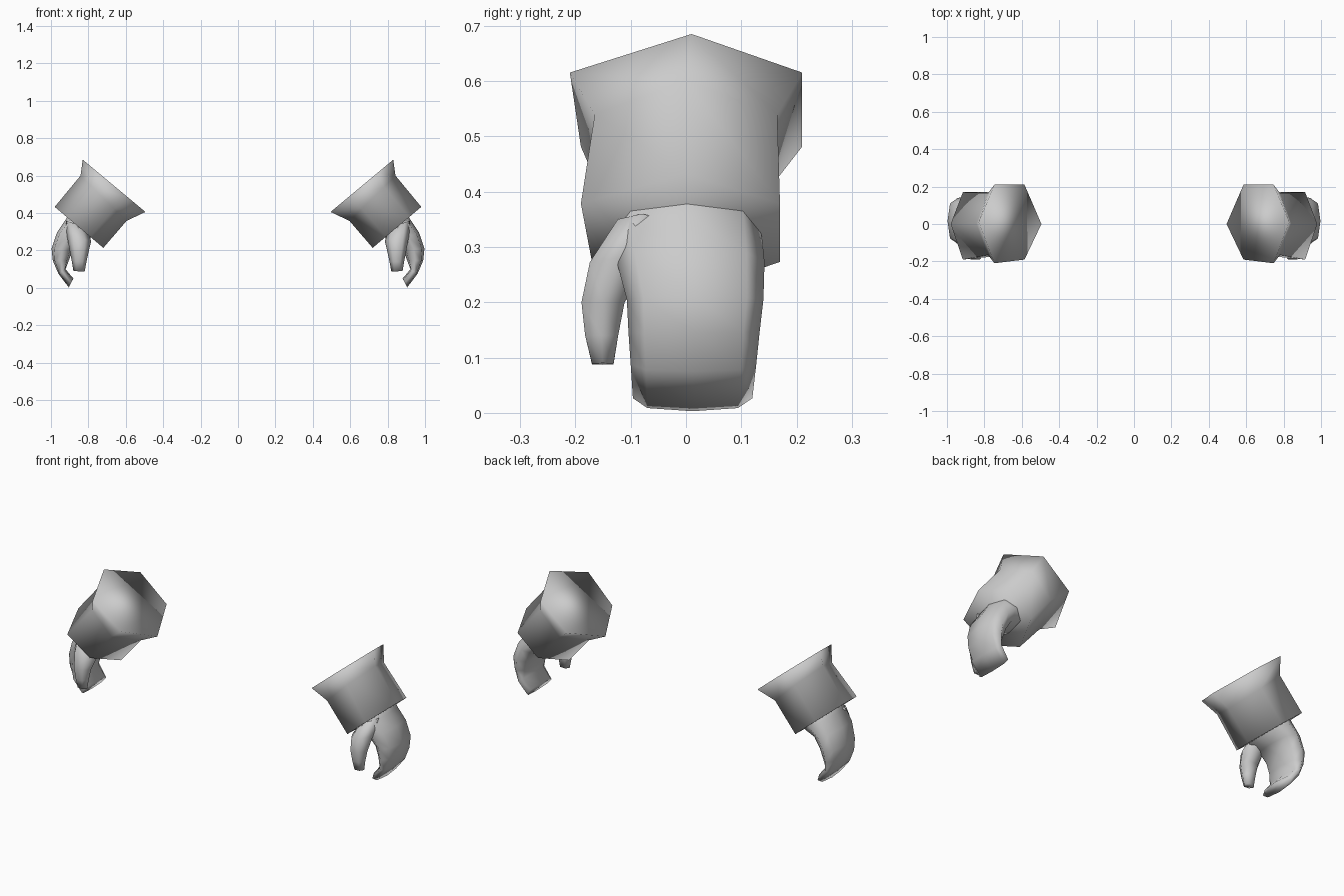
import bpy, bmesh, math
from mathutils import Vector

if "Cube" in bpy.data.objects:
    bpy.data.objects.remove(bpy.data.objects["Cube"])

grey = bpy.data.materials.new("light_grey")
grey.diffuse_color = (0.6, 0.6, 0.6, 1)
grey.use_nodes = True
grey.node_tree.nodes["Principled BSDF"].inputs["Base Color"].default_value = grey.diffuse_color


def loft(name, rings, side, angle):
    """Skin closed rings of points, cap both ends, mirror to the wanted side."""
    bm = bmesh.new()
    loops = [[bm.verts.new((p[0] * side, p[1], p[2])) for p in r] for r in rings]
    for a, b in zip(loops, loops[1:]):
        n = len(a)
        for i in range(n):
            j = (i + 1) % n
            bm.faces.new((a[i], a[j], b[j], b[i]))
    bm.faces.new(loops[0])
    bm.faces.new(loops[-1][::-1])
    bmesh.ops.recalc_face_normals(bm, faces=bm.faces)
    me = bpy.data.meshes.new(name)
    bm.to_mesh(me)
    bm.free()
    me.materials.append(grey)
    ob = bpy.data.objects.new(name, me)
    bpy.context.collection.objects.link(ob)
    bpy.ops.object.select_all(action='DESELECT')
    ob.select_set(True)
    bpy.context.view_layer.objects.active = ob
    bpy.ops.object.shade_smooth_by_angle(angle=math.radians(angle))
    return ob


def hexagon(outer, inner, near, far, t0=0.25, t1=0.73, y_mid=0.0):
    """Cuff ring with corners on the outer and inner side and two pairs between."""
    o, i = Vector((outer[0], y_mid, outer[1])), Vector((inner[0], 0, inner[1]))
    def at(t, y):
        p = o.lerp(i, t)
        return (p.x, y, p.z)
    return [tuple(o), at(t0, near[0]), at(t1, near[1]), tuple(i), at(t1, far), at(t0, far)]


def rounded(outer, inner, y0, y1, n=8, power=0.8):
    """Rounded box section between an outer and an inner point."""
    pts = []
    for k in range(n):
        a = 2 * math.pi * k / n
        c, s = (math.copysign(abs(f) ** power, f) for f in (math.cos(a), math.sin(a)))
        t = 0.5 - 0.5 * c
        pts.append((outer[0] + (inner[0] - outer[0]) * t,
                    (y0 + y1) / 2 + (y1 - y0) / 2 * s,
                    outer[1] + (inner[1] - outer[1]) * t))
    return pts


# Cuff: straight sleeve with a flared, closed rim
cuff = [
    hexagon((0.98, 0.433), (0.72, 0.214), (-0.19, -0.17), 0.17),
    hexagon((0.842, 0.60), (0.596, 0.358), (-0.165, -0.165), 0.165),
    hexagon((0.83, 0.685), (0.495, 0.406), (-0.21, -0.19), 0.21, y_mid=0.01),
]

# Mitten: wrist curling down to the finger tips
mitten = [rounded(*s) for s in [
    ((0.86, 0.47), (0.74, 0.36), -0.12, 0.12),
    ((0.925, 0.36), (0.79, 0.265), -0.135, 0.138),
    ((0.968, 0.295), (0.85, 0.25), -0.125, 0.142),
    ((0.997, 0.21), (0.885, 0.20), -0.107, 0.14),
    ((0.99, 0.145), (0.905, 0.145), -0.104, 0.133),
    ((0.96, 0.075), (0.922, 0.10), -0.10, 0.127),
    ((0.905, 0.003), (0.88, 0.05), -0.096, 0.12),
]]

# Thumb: tapering, hanging in front of the palm
thumb = [rounded(*s, 6, 1.0) for s in [
    ((0.92, 0.36), (0.81, 0.32), -0.13, -0.03),
    ((0.915, 0.28), (0.785, 0.25), -0.182, -0.06),
    ((0.90, 0.20), (0.797, 0.20), -0.195, -0.105),
    ((0.888, 0.14), (0.81, 0.14), -0.187, -0.118),
    ((0.88, 0.09), (0.82, 0.087), -0.173, -0.128),
]]

for side, label in ((1, "right"), (-1, "left")):
    loft(label + "_cuff", cuff, side, 180)
    loft(label + "_mitten", mitten, side, 180)
    loft(label + "_thumb", thumb, side, 180)
